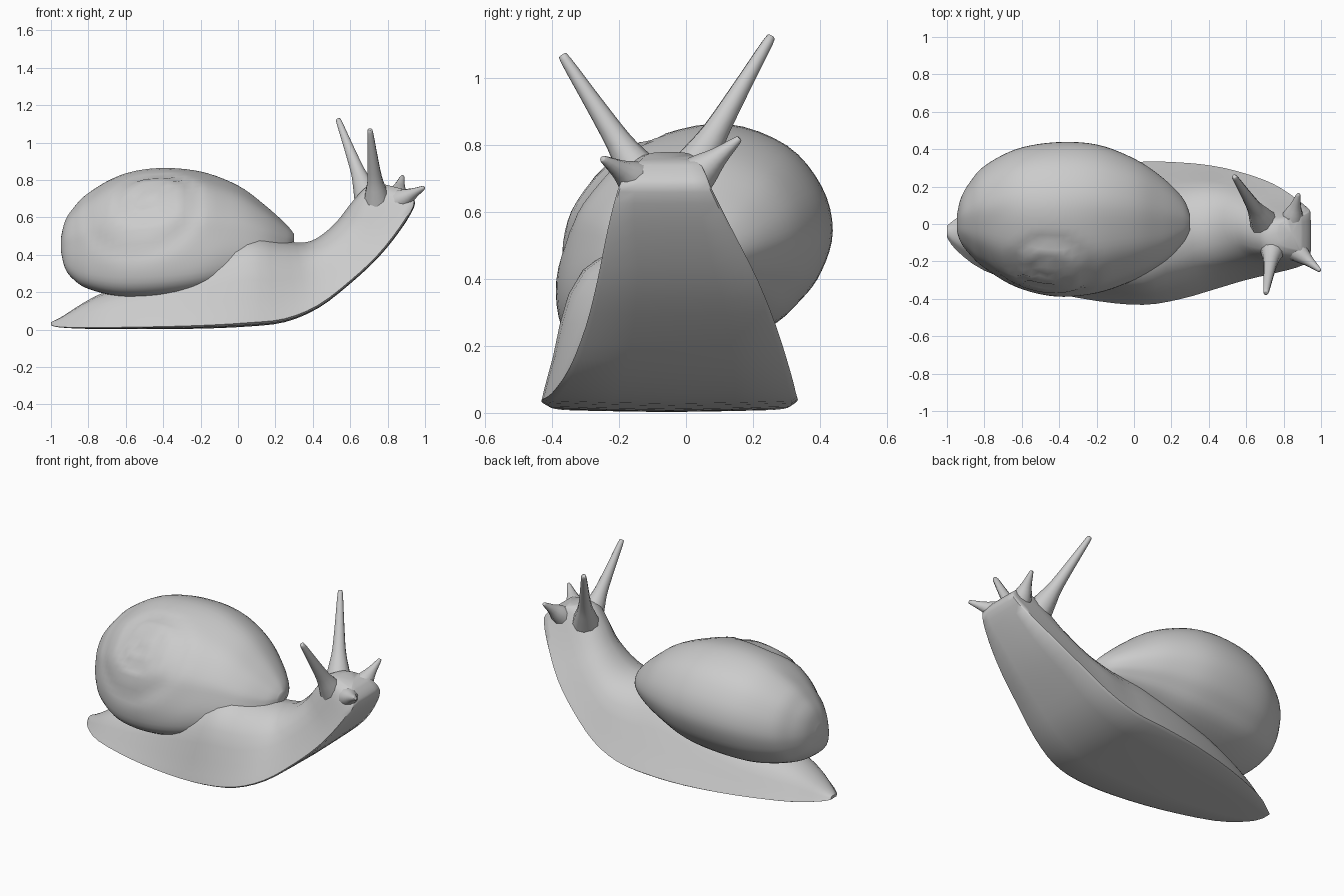
import bpy, bmesh, math
from mathutils import Vector

old = bpy.data.objects.get("Cube")
if old:
    bpy.data.objects.remove(old, do_unlink=True)

grey = bpy.data.materials.new("plain_grey")
grey.use_nodes = True
grey.diffuse_color = (0.6, 0.6, 0.6, 1)
grey.node_tree.nodes["Principled BSDF"].inputs["Base Color"].default_value = (0.6, 0.6, 0.6, 1)


def smooth_path(points, steps, closed=False):
    """Catmull-Rom curve through points of any dimension."""
    n = len(points)
    pick = (lambda i: points[i % n]) if closed else (lambda i: points[max(0, min(n - 1, i))])
    out = []
    for i in range(n if closed else n - 1):
        a, b, c, d = (pick(i + k) for k in (-1, 0, 1, 2))
        for s in range(steps):
            t = s / steps
            out.append([0.5 * (2 * q + (r - p) * t + (2 * p - 5 * q + 4 * r - w) * t * t
                               + (3 * q - p - 3 * r + w) * t ** 3)
                        for p, q, r, w in zip(a, b, c, d)])
    if not closed:
        out.append(list(points[-1]))
    return out


def loft(name, rings, angle=50):
    """Skin a list of closed rings and cap both ends."""
    bm = bmesh.new()
    loops = [[bm.verts.new(p) for p in ring] for ring in rings]
    n = len(loops[0])
    for a, b in zip(loops, loops[1:]):
        for i in range(n):
            bm.faces.new((a[i], a[(i + 1) % n], b[(i + 1) % n], b[i]))
    for loop in (loops[0], loops[-1]):
        mid = bm.verts.new(sum((v.co for v in loop), Vector()) / n)
        for i in range(n):
            bm.faces.new((loop[i], loop[(i + 1) % n], mid))
    bmesh.ops.recalc_face_normals(bm, faces=bm.faces)
    mesh = bpy.data.meshes.new(name)
    bm.to_mesh(mesh)
    bm.free()
    mesh.materials.append(grey)
    obj = bpy.data.objects.new(name, mesh)
    bpy.context.collection.objects.link(obj)
    bpy.ops.object.select_all(action='DESELECT')
    obj.select_set(True)
    bpy.context.view_layer.objects.active = obj
    bpy.ops.object.shade_smooth_by_angle(angle=math.radians(angle))
    return obj


# Body: sole x, sole z, back x, back z, right edge y, left edge y, sideways lean of the back
stations = [
    (-1.0, .022, -1.0, .04, -.07, -.01, 0), (-.95, .012, -.94, .07, -.14, .03, 0),
    (-.8, .006, -.76, .18, -.25, .13, 0), (-.5, .006, -.5, .28, -.35, .24, 0),
    (-.2, .01, -.2, .42, -.41, .31, -.04), (.05, .022, .05, .51, -.43, .335, -.07),
    (.25, .045, .22, .48, -.40, .33, -.04), (.43, .12, .35, .465, -.35, .31, 0),
    (.6, .25, .44, .5, -.3, .27, 0), (.75, .39, .53, .58, -.265, .215, 0),
    (.87, .54, .6, .67, -.235, .14, 0), (.94, .66, .67, .75, -.205, .08, 0),
    (.93, .71, .72, .775, -.18, .06, 0), (.89, .75, .77, .78, -.14, .04, 0)]
# Half section: height fraction, width fraction
half = [(-.005, .5), (.005, .95), (.03, 1), (.13, .95), (.3, .86), (.5, .77),
        (.68, .67), (.83, .53), (.94, .32)]
section = [(-.012, 0)] + half + [(1, 0)] + [(t, -w) for t, w in reversed(half)]
rings = []
for sx, sz, bx, bz, yr, yl, lean in smooth_path(stations, 3):
    mid, wide = (yr + yl) / 2, (yl - yr) / 2
    # the head is squarer than the trunk
    square = 1 - .35 * max(0, min(1, (sz - .45) / .2))
    rings.append([Vector((sx + (bx - sx) * t,
                          mid + lean * t + wide * math.copysign(abs(w) ** square, w),
                          sz + (bz - sz) * t))
                  for t, w in section])
loft("body", rings)

# Shell: x, low z, high z, right y, left y
shell_stations = [
    (-.947, .42, .49, -.04, .05), (-.925, .33, .58, -.1, .14),
    (-.88, .27, .65, -.16, .22), (-.8, .22, .73, -.235, .31),
    (-.63, .18, .825, -.335, .4), (-.42, .18, .862, -.385, .437),
    (-.2, .21, .845, -.37, .425), (0, .275, .77, -.3, .35),
    (.15, .335, .66, -.22, .25), (.26, .39, .56, -.11, .14), (.3, .45, .51, -.03, .05)]
shell_section = smooth_path([
    (-1, -.5), (-.94, -.06), (-.83, .3), (-.54, .7), (-.2, .9), (.24, 1), (.67, .81),
    (.92, .45), (1, .06), (.92, -.29), (.77, -.54), (.52, -.78), (-.05, -.97),
    (-.66, -1), (-.93, -.85)], 4, closed=True)
apex = Vector((-.47, -.27, .72))
axis = Vector((0, -.72, .69)).normalized()
side = Vector((1, 0, 0))
up = axis.cross(side)


def coil(p):
    """Press a spiral seam into the shell and raise its apex."""
    d = p - apex
    h, u, v = d.dot(axis), d.dot(side), d.dot(up)
    r = math.hypot(u, v)
    if h < -.3 or r > .4:
        return p
    turn = (math.log(max(r, .04) / .24) / math.log(2.1) + math.atan2(v, u) / math.tau) % 1
    seam = math.exp(-(min(turn, 1 - turn) / .14) ** 2)
    fade = max(0, 1 - (r / .4) ** 2)
    return p + axis * fade * (.015 - .025 * seam)


rings = []
for x, lo, hi, yr, yl in smooth_path(shell_stations, 5):
    rings.append([coil(Vector((x, (yr + yl) / 2 + u * (yl - yr) / 2,
                               (lo + hi) / 2 + v * (hi - lo) / 2)))
                  for u, v in shell_section])
loft("shell", rings, 60)


def feeler(name, base, tip, radii):
    """Tapered feeler with a flared root."""
    base, tip = Vector(base), Vector(tip)
    way = (tip - base).normalized()
    a = way.orthogonal().normalized()
    b = way.cross(a)
    out = []
    for t, r in smooth_path(radii, 3):
        out.append([base.lerp(tip, t) + (a * math.cos(k * math.tau / 10)
                    + b * math.sin(k * math.tau / 10)) * r for k in range(10)])
    loft(name, out, 60)


# Long eye stalks, then the short mouth feelers
stalk = [(0, .08), (.18, .058), (.35, .04), (.65, .027), (.96, .016), (1, .009)]
short = [(0, .08), (.4, .052), (.65, .03), (.95, .013), (1, .008)]
feeler("left_eye_stalk", (.7, .0, .69), (.535, .255, 1.125), stalk)
feeler("right_eye_stalk", (.745, -.11, .67), (.705, -.37, 1.07), stalk)
feeler("left_mouth_feeler", (.835, -.02, .665), (.88, .16, .82), short)
feeler("right_mouth_feeler", (.82, -.1, .665), (.995, -.25, .76), short)
